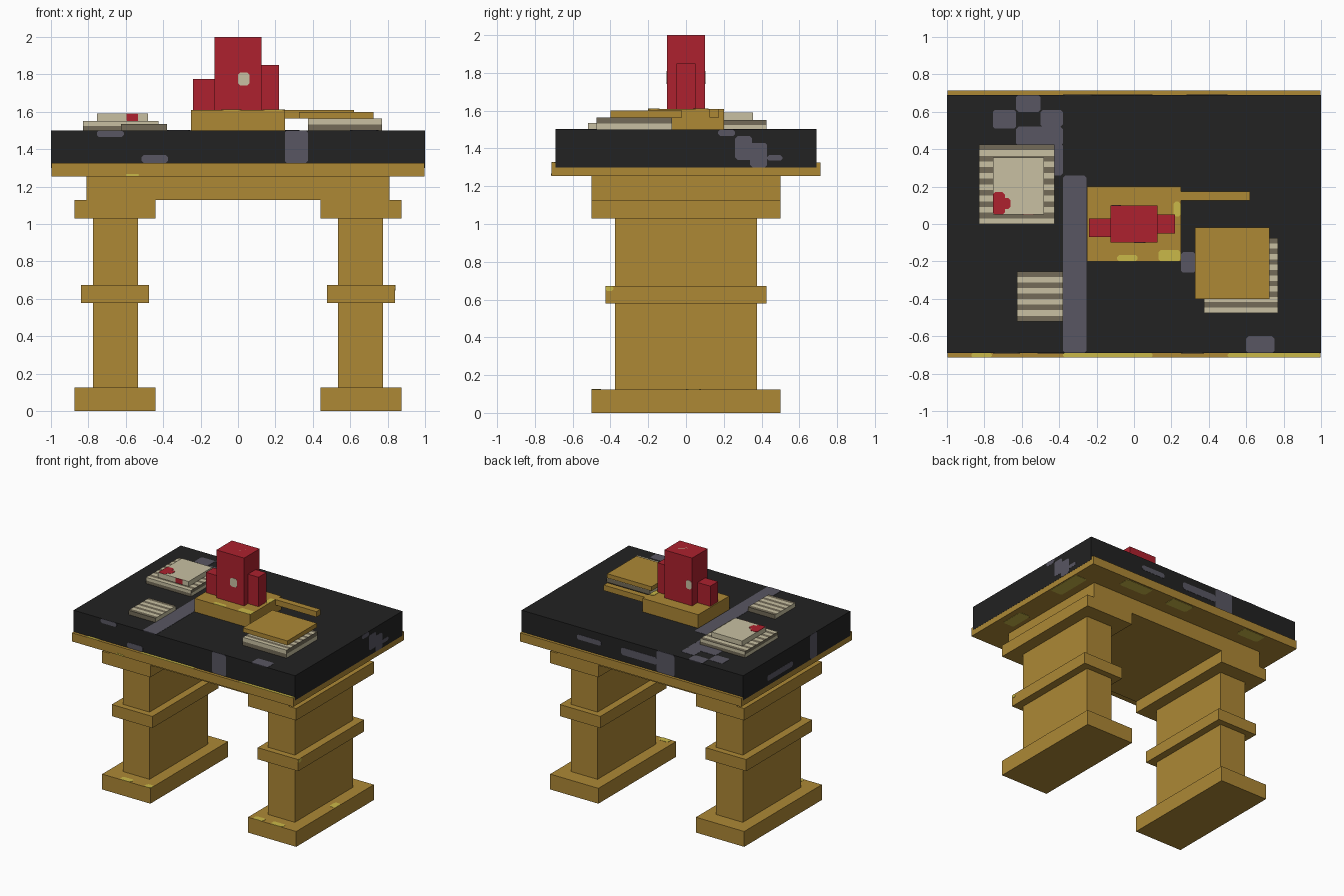
import bpy, bmesh
from mathutils import Vector


def linear(c):
    return c / 12.92 if c <= 0.04045 else ((c + 0.055) / 1.055) ** 2.4


def colour(name, r, g, b):
    m = bpy.data.materials.new(name)
    m.diffuse_color = (*[linear(v / 255) for v in (r, g, b)], 1)
    return m


WOOD = colour("ochre wood", 173, 136, 53)
GOLD = colour("worn gold", 202, 184, 72)
SLATE = colour("black stone", 34, 34, 34)
GREY = colour("grey vein", 88, 86, 98)
PAPER = colour("cream paper", 200, 192, 162)
SHADE = colour("dark paper", 115, 107, 88)
RED = colour("red", 173, 33, 46)


def finish(name, bm, *mats):
    me = bpy.data.meshes.new(name)
    bmesh.ops.recalc_face_normals(bm, faces=bm.faces)
    bm.to_mesh(me)
    bm.free()
    ob = bpy.data.objects.new(name, me)
    bpy.context.collection.objects.link(ob)
    for m in mats:
        me.materials.append(m)
    return ob


def block(x0, x1, y0, y1, z0, z1):
    bm = bmesh.new()
    bmesh.ops.create_cube(bm, size=1)
    for v in bm.verts:
        v.co = ((x0 + x1) / 2 + v.co.x * (x1 - x0),
                (y0 + y1) / 2 + v.co.y * (y1 - y0),
                (z0 + z1) / 2 + v.co.z * (z1 - z0))
    return bm


def box(name, mat, *ext):
    return finish(name, block(*ext), mat)


def patch(name, mat, axis, level, a0, a1, b0, b1, cut=0.012):
    """Thin plate with clipped corners on the plane axis = level."""
    c = min(cut, (a1 - a0) / 3, (b1 - b0) / 3)
    outline = [(a0 + c, b0), (a1 - c, b0), (a1, b0 + c), (a1, b1 - c),
               (a1 - c, b1), (a0 + c, b1), (a0, b1 - c), (a0, b0 + c)]
    bm = bmesh.new()
    verts = []
    for a, b in outline:
        p = [a, b]
        p.insert(axis, level - 0.002)
        verts.append(bm.verts.new(p))
    face = bm.faces.new(verts)
    out = bmesh.ops.extrude_face_region(bm, geom=[face])
    step = Vector((0, 0, 0))
    step[axis] = 0.004
    bmesh.ops.translate(bm, vec=step, verts=[v for v in out["geom"]
                                             if isinstance(v, bmesh.types.BMVert)])
    return finish(name, bm, mat)


def sheets(name, rows, layers, x0, x1, y0, y1, z0, z1):
    """Paper stack: striped by depth on top, by height on the sides."""
    bm = block(x0, x1, y0, y1, z0, z1)
    for n, lo, hi, axis in ((rows, y0, y1, 1), (layers, z0, z1, 2)):
        for i in range(1, n):
            co, no = Vector((0, 0, 0)), Vector((0, 0, 0))
            co[axis], no[axis] = lo + (hi - lo) * i / n, 1
            bmesh.ops.bisect_plane(bm, geom=bm.verts[:] + bm.edges[:] + bm.faces[:],
                                   plane_co=co, plane_no=no)
    bm.normal_update()
    for f in bm.faces:
        c = f.calc_center_median()
        if abs(f.normal.z) > 0.5:
            f.material_index = int((y1 - c.y) / (y1 - y0) * rows) % 2
        else:
            layer = int((c.z - z0) / (z1 - z0) * layers) % 2
            f.material_index = layer if abs(f.normal.y) > 0.5 else 1 - layer
    return finish(name, bm, SHADE, PAPER)


# Pedestal legs
for side, s in (("left", -1), ("right", 1)):
    for part, a, b, y, z0, z1 in (("foot", 0.44, 0.875, 0.5, 0, 0.125),
                                  ("post", 0.535, 0.775, 0.375, 0.125, 1.03),
                                  ("band", 0.475, 0.84, 0.425, 0.578, 0.673),
                                  ("capital", 0.44, 0.875, 0.5, 1.03, 1.127)):
        x0, x1 = sorted((a * s, b * s))
        box(f"{side}_leg_{part}", WOOD, x0, x1, -y, y, z0, z1)

# Table frame and stone top
box("beam", WOOD, -0.81, 0.81, -0.5, 0.5, 1.127, 1.255)
box("frame_board", WOOD, -0.998, 0.998, -0.713, 0.713, 1.255, 1.325)
box("stone_top", SLATE, -0.999, 0.999, -0.69, 0.69, 1.3, 1.5)

# Grey veins on the stone: axis, level, then the two ranges
veins = [
    (2, 1.5, -0.38, -0.255, -0.69, 0.26), (2, 1.5, -0.51, -0.38, 0.26, 0.43),
    (2, 1.5, -0.63, -0.38, 0.42, 0.52), (2, 1.5, -0.5, -0.38, 0.52, 0.61),
    (2, 1.5, -0.755, -0.63, 0.51, 0.61), (2, 1.5, -0.63, -0.5, 0.6, 0.69),
    (2, 1.5, 0.6, 0.75, -0.69, -0.6), (2, 1.5, 0.25, 0.33, -0.26, -0.15),
    (1, -0.69, 0.25, 0.375, 1.326, 1.5), (1, -0.69, -0.515, -0.375, 1.326, 1.37),
    (1, -0.69, -0.755, -0.61, 1.465, 1.5),
    (0, 0.998, 0.17, 0.26, 1.465, 1.5), (0, 0.998, 0.26, 0.35, 1.34, 1.465),
    (0, 0.998, 0.34, 0.43, 1.3, 1.43), (0, 0.998, 0.43, 0.51, 1.335, 1.365),
    (1, 0.69, -0.38, -0.22, 1.326, 1.5), (1, 0.69, -0.22, 0.1, 1.38, 1.44),
    (1, 0.69, 0.28, 0.5, 1.4, 1.44),
    (0, -0.998, -0.26, -0.17, 1.3, 1.5), (0, -0.998, 0.05, 0.38, 1.335, 1.38),
]
for i, v in enumerate(veins):
    patch(f"stone_vein_{i}", GREY, *v)

# Worn gold spots on the wood
spots = [
    (2, 1.325, -0.87, -0.76, -0.713, -0.69), (2, 1.325, -0.38, 0.1, -0.713, -0.69),
    (2, 1.325, 0.5, 0.997, -0.713, -0.69), (1, -0.713, -0.6, -0.53, 1.256, 1.268),
    (2, 1.61, -0.09, 0.02, -0.2, -0.165), (2, 1.61, 0.13, 0.25, -0.2, -0.14),
    (2, 1.61, 0.21, 0.25, 0.04, 0.12), (0, 0.84, -0.425, -0.385, 0.645, 0.673),
    (2, 0.125, -0.72, -0.62, -0.5, -0.45), (2, 0.125, -0.5, -0.44, -0.5, -0.45),
    (2, 0.125, 0.48, 0.57, -0.5, -0.45), (2, 0.125, 0.64, 0.75, -0.5, -0.45),
    (2, 0.125, 0.82, 0.875, 0.0, 0.08),
    (2, 1.255, 0.85, 0.95, -0.4, -0.2), (2, 1.255, 0.88, 0.99, 0.2, 0.5),
    (2, 1.255, 0.4, 0.65, 0.6, 0.7), (2, 1.255, 0.0, 0.2, 0.6, 0.7),
    (2, 1.255, -0.7, -0.5, 0.6, 0.7),
]
for i, v in enumerate(spots):
    patch(f"worn_spot_{i}", GOLD, *v)

# Ornament: plinth, red towers and rod
box("plinth", WOOD, -0.25, 0.25, -0.2, 0.2, 1.5, 1.61)
box("main_tower", RED, -0.125, 0.125, -0.1, 0.1, 1.61, 2.0)
box("left_tower", RED, -0.24, -0.125, -0.07, 0.03, 1.61, 1.775)
box("right_tower", RED, 0.125, 0.22, -0.05, 0.05, 1.61, 1.85)
box("rod", WOOD, 0.25, 0.62, 0.125, 0.175, 1.565, 1.61)
patch("tower_spot_front", PAPER, 1, -0.1, 0.0, 0.062, 1.74, 1.81)
patch("tower_spot_top", PAPER, 2, 1.998, 0.0, 0.062, -0.03, 0.035)
patch("tower_spot_back", PAPER, 1, 0.1, -0.12, -0.07, 1.74, 1.81)

# Covered paper stack on the right
sheets("right_papers", 14, 2, 0.375, 0.77, -0.475, -0.075, 1.5, 1.565)
box("right_cover", WOOD, 0.325, 0.725, -0.4, -0.02, 1.565, 1.6)

# Paper stack with red seal on the left
sheets("left_papers", 14, 2, -0.83, -0.425, 0.0, 0.425, 1.5, 1.55)
box("left_top_sheet", PAPER, -0.755, -0.48, 0.05, 0.355, 1.55, 1.59)
patch("seal_top", RED, 2, 1.59, -0.755, -0.69, 0.05, 0.17)
patch("seal_top_side", RED, 2, 1.59, -0.7, -0.66, 0.08, 0.14)
patch("seal_front", RED, 1, 0.05, -0.595, -0.535, 1.55, 1.59, 0.003)

# Small loose papers at the front
sheets("front_papers", 9, 1, -0.625, -0.38, -0.52, -0.255, 1.5, 1.535)
